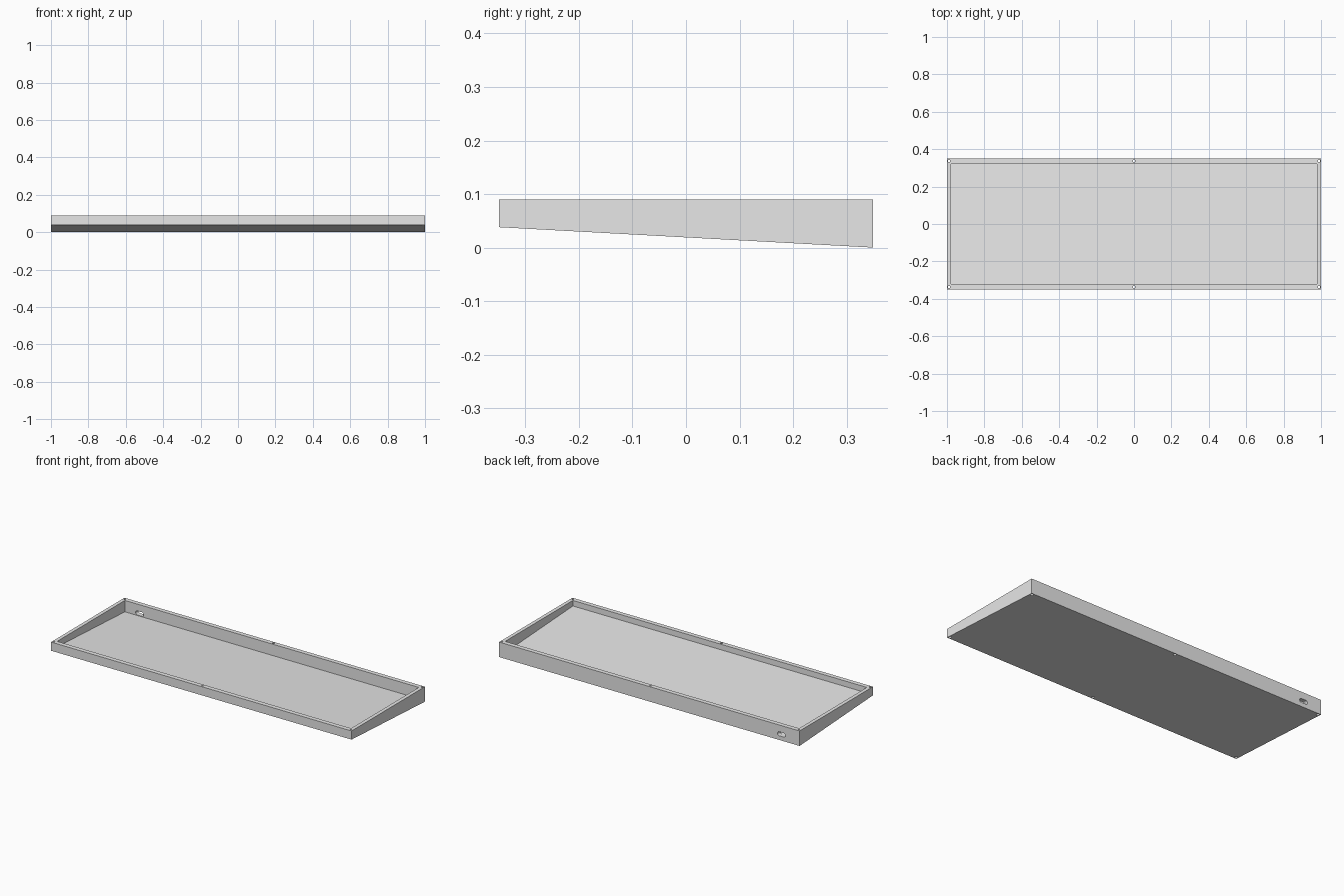
import bpy, bmesh
from mathutils import Matrix

cube = bpy.data.objects.get("Cube")
if cube:
    bpy.data.objects.remove(cube, do_unlink=True)

HALF_X, HALF_Y, TOP, FRONT_LOW = 1.0, 0.349, 0.09, 0.038
WALL_X, WALL_Y, FLOOR = 0.022, 0.027, 0.02

grey = bpy.data.materials.new("light_grey")
grey.use_nodes = True
grey.diffuse_color = (0.8, 0.8, 0.8, 1)
grey.node_tree.nodes["Principled BSDF"].inputs["Base Color"].default_value = (0.8, 0.8, 0.8, 1)


def underside(y):
    """Height of the sloping underside at depth y."""
    return FRONT_LOW * (HALF_Y - y) / (2 * HALF_Y)


def finish(bm, name):
    bmesh.ops.recalc_face_normals(bm, faces=bm.faces)
    mesh = bpy.data.meshes.new(name)
    bm.to_mesh(mesh)
    bm.free()
    mesh.materials.append(grey)
    obj = bpy.data.objects.new(name, mesh)
    bpy.context.collection.objects.link(obj)
    return obj


def wedge(name, hx, hy, lift, top):
    """Side profile with a sloping bottom, extruded across the width."""
    bm = bmesh.new()
    profile = [(-hy, underside(-hy) + lift), (hy, underside(hy) + lift), (hy, top), (-hy, top)]
    face = bm.faces.new([bm.verts.new((-hx, y, z)) for y, z in profile])
    ext = bmesh.ops.extrude_face_region(bm, geom=[face])
    moved = [v for v in ext["geom"] if isinstance(v, bmesh.types.BMVert)]
    bmesh.ops.translate(bm, verts=moved, vec=(2 * hx, 0, 0))
    return finish(bm, name)


def add_cylinder(bm, x, y, radius, low, high):
    bmesh.ops.create_cone(bm, cap_ends=True, segments=24, radius1=radius, radius2=radius,
                          depth=high - low, matrix=Matrix.Translation((x, y, (low + high) / 2)))


def cut(target, cutter):
    mod = target.modifiers.new(cutter.name, 'BOOLEAN')
    mod.operation = 'DIFFERENCE'
    mod.solver = 'EXACT'
    mod.object = cutter
    bpy.context.view_layer.objects.active = target
    bpy.ops.object.modifier_apply(modifier=mod.name)
    bpy.data.objects.remove(cutter, do_unlink=True)


# Tapered tray with an open cavity
tray = wedge("tray_case", HALF_X, HALF_Y, 0, TOP)
cut(tray, wedge("cavity", HALF_X - WALL_X, HALF_Y - WALL_Y, FLOOR, TOP + 0.05))

# Screw holes through the rim, and wider head recesses underneath
holes, recesses = bmesh.new(), bmesh.new()
for x in (-0.989, 0, 0.989):
    for y in (-0.337, 0.337):
        add_cylinder(holes, x, y, 0.006, -0.05, TOP + 0.05)
        add_cylinder(recesses, x, y, 0.009, -0.05, underside(y) + 0.018)
cut(tray, finish(holes, "screw_holes"))
cut(tray, finish(recesses, "screw_recesses"))

# Rounded cable slot through the back wall
slot = bmesh.new()
for x in (-0.895, -0.865):
    bmesh.ops.create_cone(slot, cap_ends=True, segments=24, radius1=0.012, radius2=0.012, depth=0.08,
                          matrix=Matrix.Translation((x, HALF_Y, 0.037)) @ Matrix.Rotation(1.5707963, 4, 'X'))
hull = bmesh.ops.convex_hull(slot, input=slot.verts)
bmesh.ops.delete(slot, geom=list({g for g in hull["geom_interior"] + hull["geom_unused"]
                                  if isinstance(g, bmesh.types.BMVert)}), context='VERTS')
inner = [f for f in slot.faces if all(-0.894 < v.co.x < -0.866 for v in f.verts)]
bmesh.ops.delete(slot, geom=inner, context='FACES')
# Rebuild as one clean solid from the outline points
points = [v.co.copy() for v in slot.verts]
slot.free()
slot = bmesh.new()
bmesh.ops.convex_hull(slot, input=[slot.verts.new(p) for p in points])
cut(tray, finish(slot, "cable_slot"))
